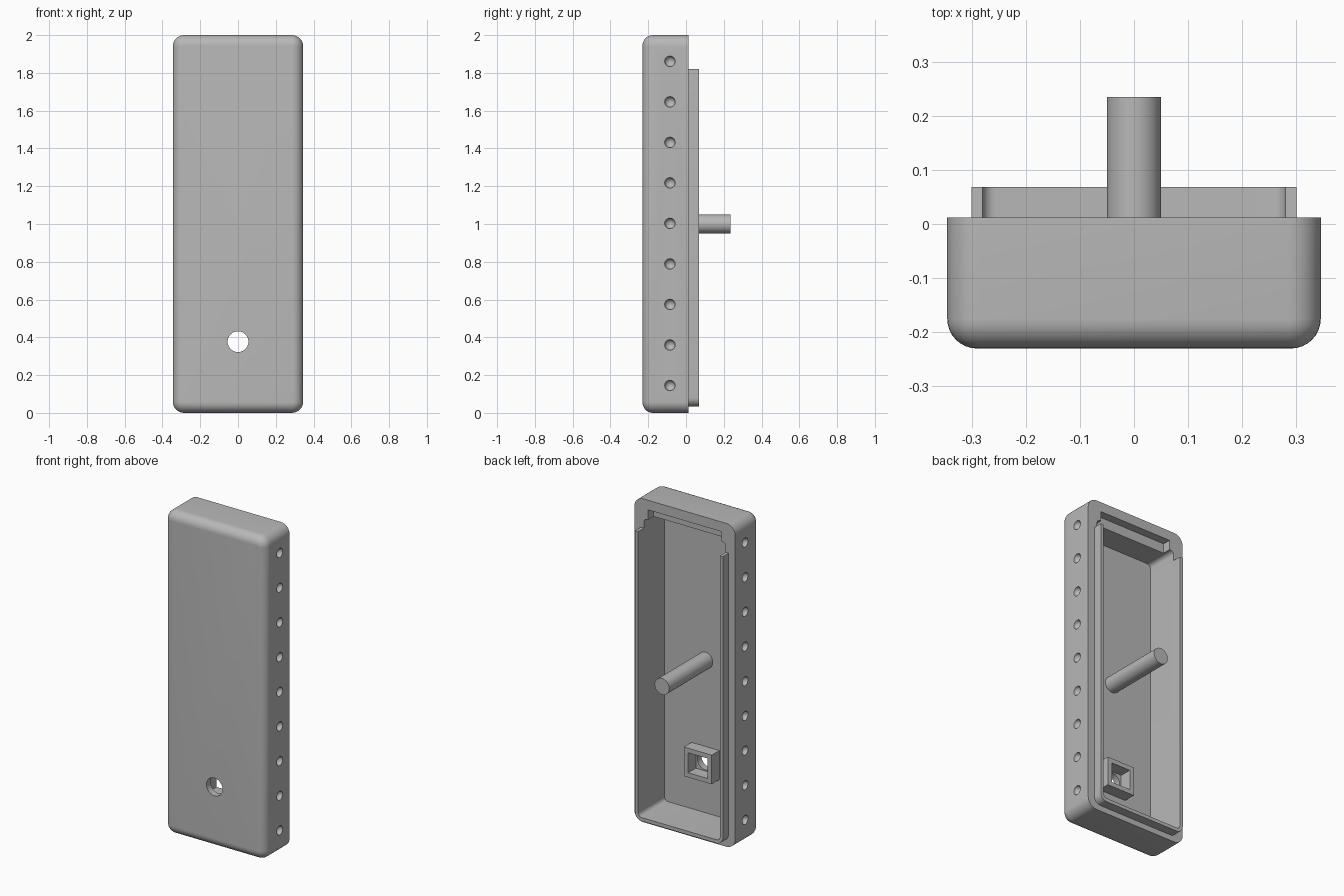
import bpy, bmesh, math
from mathutils import Matrix, Vector

if "Cube" in bpy.data.objects:
    bpy.data.objects.remove(bpy.data.objects["Cube"])

grey = bpy.data.materials.new("plain_grey")
grey.use_nodes = True
grey.diffuse_color = (0.48, 0.48, 0.48, 1)
grey.node_tree.nodes["Principled BSDF"].inputs["Base Color"].default_value = grey.diffuse_color


def make(name, bm):
    bmesh.ops.recalc_face_normals(bm, faces=bm.faces)
    mesh = bpy.data.meshes.new(name)
    bm.to_mesh(mesh)
    bm.free()
    mesh.materials.append(grey)
    ob = bpy.data.objects.new(name, mesh)
    bpy.context.collection.objects.link(ob)
    return ob


def outline(hx, z0, z1, r, inset, segs=8):
    """Rounded rectangle in x and z, shrunk by inset."""
    rr = max(r - inset, 0.001)
    cx, top, low = hx - r, z1 - r, z0 + r
    pts = []
    for k, (x, z) in enumerate([(cx, top), (-cx, top), (-cx, low), (cx, low)]):
        for i in range(segs + 1):
            a = math.pi / 2 * (k + i / segs)
            pts.append((x + rr * math.cos(a), z + rr * math.sin(a)))
    return pts


def rounded_prism(name, hx, z0, z1, r, rings):
    """Loft along y through (y, inset) rings and cap both ends."""
    bm = bmesh.new()
    loops = [[bm.verts.new((x, y, z)) for x, z in outline(hx, z0, z1, r, inset)]
             for y, inset in rings]
    n = len(loops[0])
    for a, b in zip(loops, loops[1:]):
        for i in range(n):
            bm.faces.new((a[i], a[(i + 1) % n], b[(i + 1) % n], b[i]))
    bm.faces.new(loops[0])
    bm.faces.new(loops[-1])
    return make(name, bm)


def box(name, lo, hi):
    bm = bmesh.new()
    lo, hi = Vector(lo), Vector(hi)
    mid = Matrix.Translation((lo + hi) / 2)
    bmesh.ops.create_cube(bm, size=1, matrix=mid @ Matrix.Diagonal((*(hi - lo), 1)))
    return make(name, bm)


def cylinder(name, r, y0, y1, z):
    bm = bmesh.new()
    m = Matrix.Translation((0, (y0 + y1) / 2, z)) @ Matrix.Rotation(math.pi / 2, 4, 'X')
    bmesh.ops.create_cone(bm, cap_ends=True, segments=40, radius1=r, radius2=r,
                          depth=y1 - y0, matrix=m)
    return make(name, bm)


def cut(ob, cutters):
    """Subtract the cutters and bake the result."""
    for c in cutters:
        c.hide_render = True
        mod = ob.modifiers.new("cut", 'BOOLEAN')
        mod.operation, mod.solver, mod.object = 'DIFFERENCE', 'EXACT', c
    graph = bpy.context.evaluated_depsgraph_get()
    mesh = bpy.data.meshes.new_from_object(ob.evaluated_get(graph))
    ob.modifiers.clear()
    ob.data = mesh


BACK, FRONT, FLOOR = 0.012, -0.23, -0.19
HOLE_Z = 0.377

# Main shell with a rounded front edge
fillet = 0.055
rings = [(FRONT + fillet * (1 - math.sin(a)), fillet * (1 - math.cos(a)))
         for a in (math.pi / 2 * (1 - i / 8) for i in range(9))]
shell = rounded_prism("shell", 0.345, 0, 2, 0.06, rings + [(BACK, 0)])

# Raised lip around the opening
lip = rounded_prism("lip", 0.30, 0.035, 1.965, 0.045, [(0, 0), (0.068, 0)])

# Cutters: cavity, latch slots, screw hole, side dimples, lip end
cavity = rounded_prism("cavity_cutter", 0.28, 0.057, 1.88, 0.025, [(FLOOR, 0), (0.2, 0)])
slot = box("slot_cutter", (-0.25, -0.04, 1.8), (0.25, 0.2, 1.94))
hole = cylinder("hole_cutter", 0.055, -0.4, -0.15, HOLE_Z)
lip_end = box("lip_end_cutter", (-0.5, -0.1, 1.82), (0.5, 0.2, 2.2))
bm = bmesh.new()
for side in (-1, 1):
    for i in range(9):
        spot = Matrix.Translation((side * 0.345, -0.085, 0.145 + 0.2145 * i))
        bmesh.ops.create_uvsphere(bm, u_segments=20, v_segments=12, radius=0.028, matrix=spot)
dimples = make("dimple_cutter", bm)

cut(shell, [cavity, slot, hole, dimples])
cut(lip, [cavity, lip_end])

# Centre rod
rod = cylinder("rod", 0.05, FLOOR - 0.01, 0.235, 1.0)

# Square socket behind the hole
socket = box("socket", (-0.095, FLOOR - 0.005, HOLE_Z - 0.09), (0.095, -0.115, HOLE_Z + 0.09))
socket_hole = box("socket_cutter", (-0.066, -0.3, HOLE_Z - 0.062), (0.066, 0, HOLE_Z + 0.062))
cut(socket, [socket_hole])

for c in (cavity, slot, hole, lip_end, dimples, socket_hole):
    bpy.data.objects.remove(c)

# Smooth the rounded parts and keep hard edges
bpy.ops.object.select_all(action='DESELECT')
for ob in (shell, lip, rod, socket):
    ob.select_set(True)
bpy.context.view_layer.objects.active = shell
bpy.ops.object.shade_smooth_by_angle(angle=math.radians(30))
